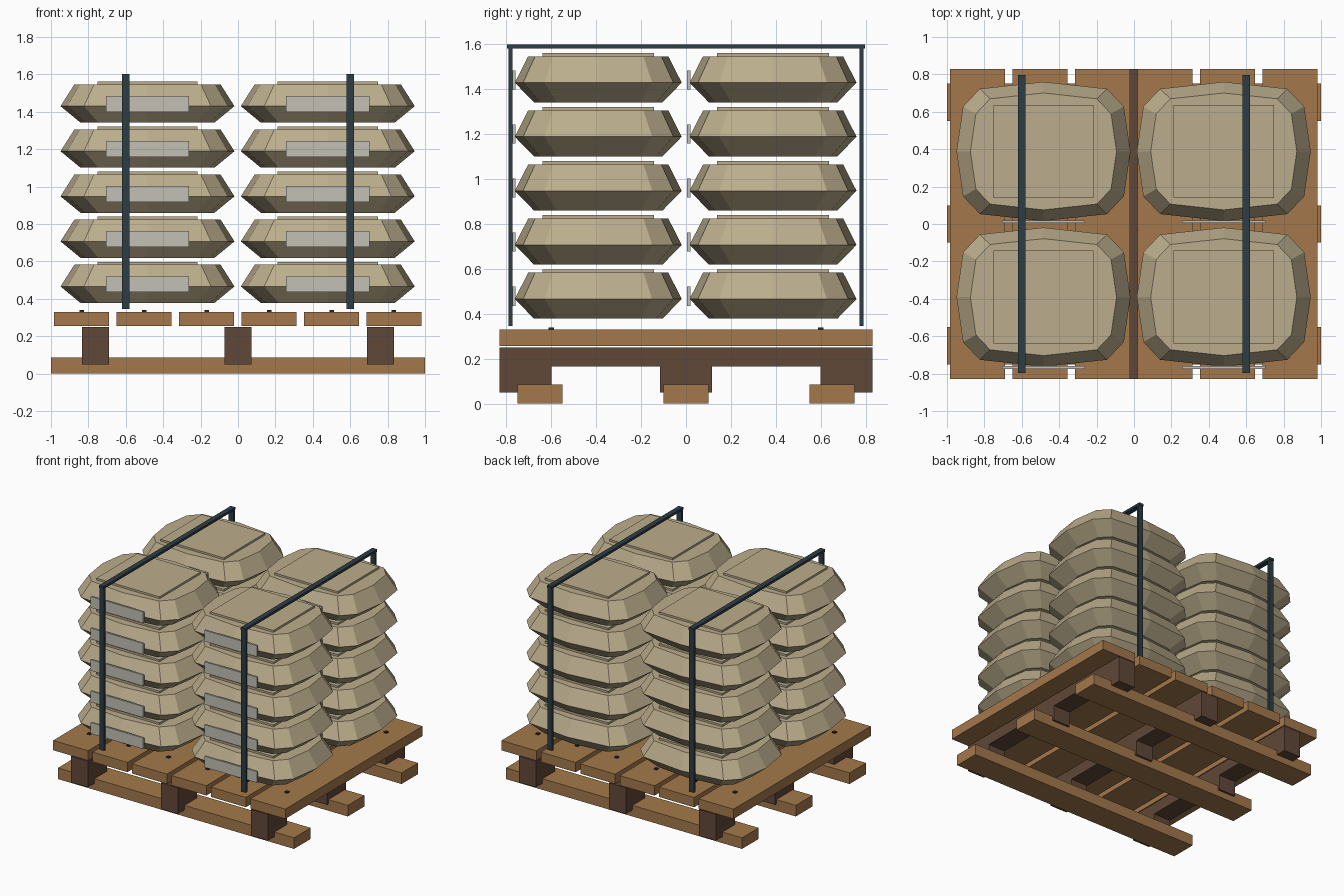
import bpy
import bmesh

cube = bpy.data.objects.get("Cube")
if cube:
    bpy.data.objects.remove(cube, do_unlink=True)


def material(name, rgb):
    mat = bpy.data.materials.new(name)
    mat.use_nodes = True
    colour = (*rgb, 1.0)
    mat.diffuse_color = colour
    mat.node_tree.nodes["Principled BSDF"].inputs["Base Color"].default_value = colour
    return mat


SACK = material("tan sackcloth", (0.50, 0.42, 0.265))
WOOD = material("light wood", (0.37, 0.19, 0.07))
DARK_WOOD = material("dark wood", (0.12, 0.065, 0.04))
LABEL = material("pale grey label", (0.54, 0.53, 0.46))
STRAP = material("dark blue steel", (0.027, 0.048, 0.058))
NAIL = material("black iron", (0.02, 0.022, 0.025))


def add_object(name, bm, mat, location=(0, 0, 0)):
    bmesh.ops.recalc_face_normals(bm, faces=bm.faces)
    mesh = bpy.data.meshes.new(name)
    bm.to_mesh(mesh)
    bm.free()
    mesh.materials.append(mat)
    obj = bpy.data.objects.new(name, mesh)
    obj.location = location
    bpy.context.collection.objects.link(obj)
    return obj


def box(name, centre, size, mat):
    bm = bmesh.new()
    bmesh.ops.create_cube(bm, size=1)
    bmesh.ops.scale(bm, vec=size, verts=bm.verts)
    return add_object(name, bm, mat, centre)


def notched_beam(name, x, width):
    # Side profile with two notches, extruded across x
    half, low, notch, top = 0.83, 0.05, 0.165, 0.25
    right = [(0.115, low), (0.115, notch), (0.6, notch), (0.6, low), (half, low), (half, top)]
    profile = right + [(-y, z) for y, z in reversed(right)]
    bm = bmesh.new()
    face = bm.faces.new([bm.verts.new((-width / 2, y, z)) for y, z in profile])
    ext = bmesh.ops.extrude_face_region(bm, geom=[face])
    moved = [v for v in ext["geom"] if isinstance(v, bmesh.types.BMVert)]
    bmesh.ops.translate(bm, vec=(width, 0, 0), verts=moved)
    add_object(name, bm, DARK_WOOD, (x, 0, 0))


def sack_mesh():
    # Twelve-sided outline lofted through bottom, girth and top rings
    quarter = [(0.465, 0), (0.43, 0.24), (0.34, 0.335), (0, 0.372)]
    upper = quarter + [(-x, y) for x, y in reversed(quarter[:-1])]
    outline = upper + [(x, -y) for x, y in reversed(upper[1:-1])]
    bm = bmesh.new()
    rings = []
    for scale, z in ((0.77, 0), (1, 0.088), (0.84, 0.205)):
        rings.append([bm.verts.new((x * scale, y * scale, z)) for x, y in outline])
    for lower, higher in zip(rings, rings[1:]):
        for i in range(len(outline)):
            j = (i + 1) % len(outline)
            bm.faces.new((lower[i], lower[j], higher[j], higher[i]))
    bm.faces.new(rings[0])
    bm.faces.new(rings[-1])
    return bm


# Bottom runners
for label, y in (("front", -0.65), ("middle", 0), ("back", 0.65)):
    box(f"runner_{label}", (0, y, 0.0425), (2, 0.2, 0.085), WOOD)

# Notched stringers
for label, x in (("right", -0.762), ("middle", 0), ("left", 0.762)):
    notched_beam(f"stringer_{label}", x, 0.145)

# Deck boards and nails
for i in range(6):
    x = -0.836 + i * 0.334
    box(f"deck_board_{i + 1}", (x, 0, 0.293), (0.295, 1.66, 0.075), WOOD)
    for end, y in (("front", -0.6), ("back", 0.6)):
        box(f"nail_{end}_{i + 1}", (x, y, 0.334), (0.024, 0.024, 0.01), NAIL)

# Four stacks of sacks, each with a raised top panel and a front label
for side, cx in (("right", -0.484), ("left", 0.48)):
    for row, cy in (("front", -0.391), ("back", 0.388)):
        for layer in range(5):
            z = 0.378 + layer * 0.241
            tag = f"{row}_{side}_{layer + 1}"
            add_object(f"sack_{tag}", sack_mesh(), SACK, (cx, cy, z))
            box(f"sack_panel_{tag}", (cx, cy, z + 0.205), (0.535, 0.498, 0.03), SACK)
            box(f"sack_label_{tag}", (cx, cy - 0.376, z + 0.1), (0.445, 0.014, 0.085), LABEL)

# Strapping frames
for side, x in (("right", -0.6), ("left", 0.6)):
    box(f"strap_top_{side}", (x, 0, 1.592), (0.04, 1.595, 0.018), STRAP)
    for row, y in (("front", -0.782), ("back", 0.782)):
        box(f"strap_{row}_{side}", (x, y, 0.966), (0.04, 0.018, 1.242), STRAP)
